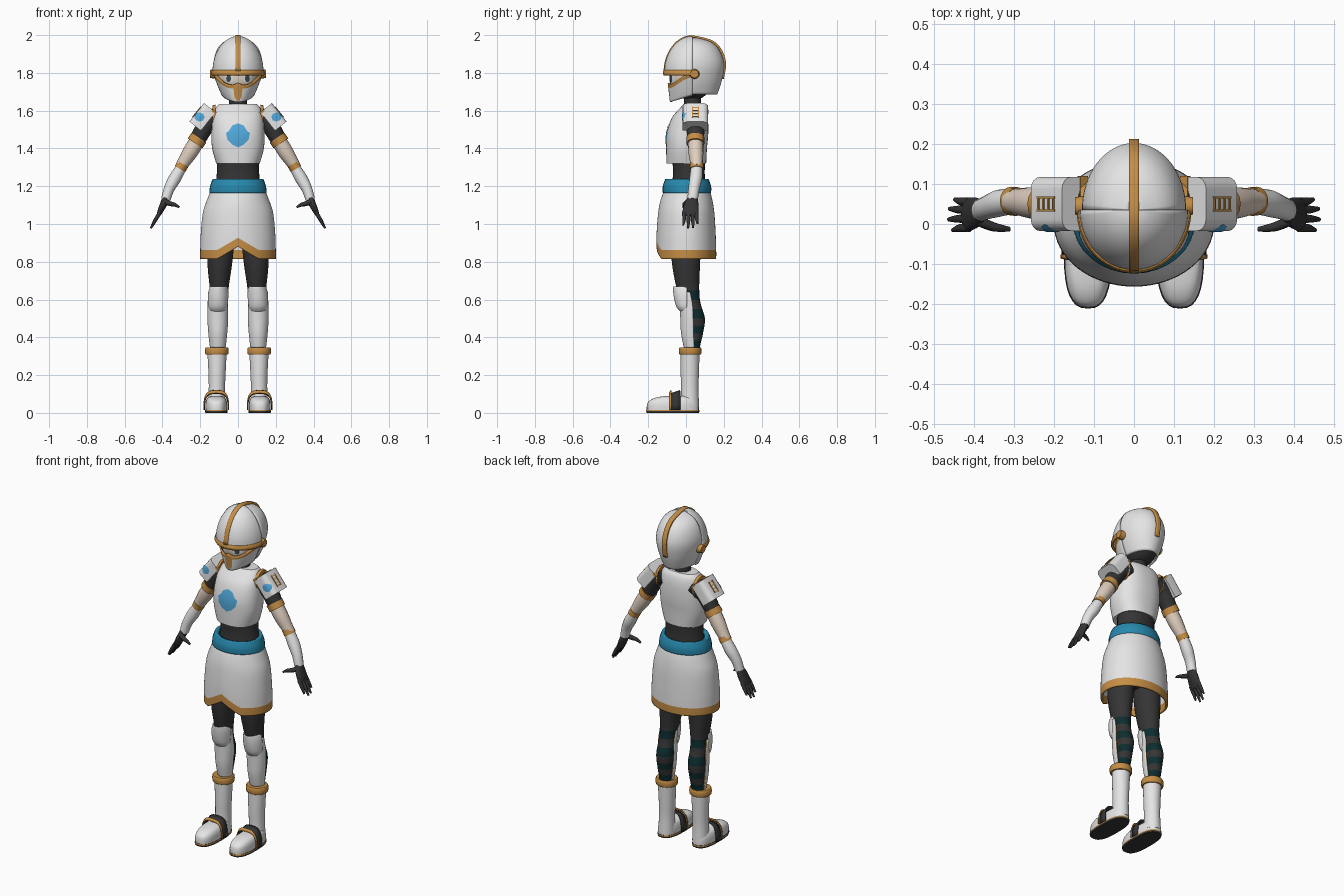
import bpy, bmesh
from math import sin, cos, pi, radians
from mathutils import Vector, Matrix

cube = bpy.data.objects.get("Cube")
if cube:
    bpy.data.objects.remove(cube, do_unlink=True)


def material(name, rgb):
    m = bpy.data.materials.new(name)
    m.use_nodes = True
    m.diffuse_color = (*rgb, 1)
    m.node_tree.nodes["Principled BSDF"].inputs["Base Color"].default_value = (*rgb, 1)
    return m


WHITE = material("armour white", (.78, .78, .78))
GOLD = material("trim gold", (.56, .27, .06))
BLACK = material("suit black", (.035, .035, .036))
BLUE = material("belt blue", (.02, .25, .42))
LIGHT = material("emblem blue", (.08, .39, .7))
SKIN = material("skin", (.74, .62, .52))
TEAL = material("dark teal", (.004, .026, .03))
EYE = material("eye white", (.75, .78, .76))
IRIS = material("iris grey", (.05, .08, .075))


def finish(name, bm, mats, mirror=False, thick=0, rim=0):
    me = bpy.data.meshes.new(name)
    bm.to_mesh(me)
    bm.free()
    ob = bpy.data.objects.new(name, me)
    bpy.context.collection.objects.link(ob)
    for m in mats:
        me.materials.append(m)
    me.polygons.foreach_set("use_smooth", [True] * len(me.polygons))
    me.set_sharp_from_angle(angle=radians(40))
    if mirror:
        ob.modifiers.new("mirror", 'MIRROR')
    if thick:
        s = ob.modifiers.new("thickness", 'SOLIDIFY')
        s.thickness, s.material_offset_rim = thick, rim
    return ob


def grid(name, rings, mats, closed=True, rule=None, **kw):
    """Skin a list of rings; rule(row, centre) picks the colour."""
    bm = bmesh.new()
    rows = [[bm.verts.new(p) for p in r] for r in rings]
    n = len(rows[0])
    for i in range(len(rows) - 1):
        for j in range(n if closed else n - 1):
            k = (j + 1) % n
            f = bm.faces.new((rows[i][j], rows[i][k], rows[i + 1][k], rows[i + 1][j]))
            if rule:
                f.material_index = rule(i, f.calc_center_median())
    if closed and not kw.get("thick"):
        bm.faces.new(rows[0])
        bm.faces.new(rows[-1])
        bmesh.ops.recalc_face_normals(bm, faces=bm.faces)
    return finish(name, bm, mats, **kw)


def smooth_keys(keys, k):
    """Catmull-Rom through the keys, k steps per span."""
    keys = [Vector(q) for q in keys]
    out = []
    for i in range(len(keys) - 1):
        b, c = keys[i], keys[i + 1]
        a, d = keys[max(i - 1, 0)], keys[min(i + 2, len(keys) - 1)]
        for s in range(k):
            t = s / k
            out.append(b + (c - a) * (t / 2) + (a * 2 - b * 5 + c * 4 - d) * (t * t / 2)
                       + (b * 3 - a - c * 3 + d) * (t ** 3 / 2))
    return out + [keys[-1]]


def power(v, e):
    return abs(v) ** e * (1 if v > 0 else -1)


def body(name, keys, mats, span=None, n=32, k=4, e=1, bend=None, **kw):
    """Stack of ellipses: keys are (z, centre x, centre y, radius x, radius y)."""
    a0, a1 = span or (0, 360)
    rings = []
    for z, cx, cy, rx, ry in smooth_keys(keys, k):
        ring = []
        for j in range(n if not span else n + 1):
            a = radians(a0 + (a1 - a0) * j / n)
            p = Vector((cx + rx * power(sin(a), e), cy - ry * power(cos(a), e), z))
            ring.append(bend(p) if bend else p)
        rings.append(ring)
    return grid(name, rings, mats, closed=not span, **kw)


def tube(name, keys, mat, n=16, k=4):
    """Mirrored limb: keys are (x, y, z, radius, radius along y)."""
    pts = smooth_keys(keys, k)
    side = Vector((0, 1, 0))
    rings = []
    for i, p in enumerate(pts):
        d = Vector(pts[min(i + 1, len(pts) - 1)][:3]) - Vector(pts[max(i - 1, 0)][:3])
        u = d.cross(side).normalized()
        rings.append([Vector(p[:3]) + u * p[3] * cos(2 * pi * j / n) + side * p[4] * sin(2 * pi * j / n)
                      for j in range(n)])
    return grid(name, rings, [mat], mirror=True)


def decal(name, target, mat, x, z, outline, lift=.004, mirror=False):
    """Thin plate projected from the front onto a part."""
    steps = 5
    rings = [[(x + px * s / steps, -.4, z + pz * s / steps) for px, pz in outline]
             for s in range(steps, 0, -1)]
    ob = grid(name, rings, [mat], mirror=mirror)
    w = ob.modifiers.new("wrap", 'SHRINKWRAP')
    w.target, w.wrap_method, w.wrap_mode = target, 'PROJECT', 'ABOVE_SURFACE'
    w.use_project_y, w.offset = True, lift
    return ob


def oval(rx, rz, n=16):
    return [(rx * cos(2 * pi * j / n), rz * sin(2 * pi * j / n)) for j in range(n)]


# Head and neck
body("neck", [(1.58, 0, .035, .05, .045), (1.72, 0, .035, .045, .045)], [BLACK])
head = body("head", [(1.775 + .12 * sin(t), 0, .03, .108 * cos(t), .118 * cos(t))
                     for t in [radians(d) for d in range(-85, 86, 17)]], [SKIN, BLACK], k=2,
            rule=lambda i, c: 0 if c.y < .03 and c.z > 1.7 else 1)
decal("eyes", head, EYE, .047, 1.768, oval(.024, .02), .003, True)
decal("irises", head, IRIS, .047, 1.77, oval(.012, .018), .006, True)
decal("brows", head, IRIS, .047, 1.789, oval(.027, .004), .006, True)

# Helmet
body("helmet_front", [(1.8 + .195 * sin(t), 0, .035, .136 * cos(t), .15 * cos(t))
                      for t in [radians(d) for d in (0, 15, 30, 45, 60, 75, 88)]],
     [WHITE], span=(-90, 90), thick=.01)
back_keys = [(1.685, 0, .035, .085, .13), (1.76, 0, .035, .115, .155), (1.845, 0, .035, .13, .167),
             (1.92, 0, .035, .113, .142), (1.965, 0, .035, .075, .095), (1.988, 0, .035, .012, .015)]
body("helmet_back", back_keys, [WHITE], span=(90, 270), thick=.01)
body("brow_band", [(1.785, 0, .035, .138, .152), (1.798, 0, .035, .143, .158), (1.815, 0, .035, .138, .152)],
     [GOLD], span=(-90, 90), thick=.012)


def jaw_ring(v):
    ring = []
    for j in range(41):
        a = radians(-90 + 4.5 * j)
        s = abs(sin(a))
        low = 1.645 + .035 * (1 - cos(a))
        top = 1.735 + .065 * s ** 4 + .012 * max(0, 1 - s * 4)
        z = low + (top - low) * v
        h = (z - 1.645) / .155
        ring.append((( .06 + .072 * h ** .7) * sin(a), .035 - (.12 + .018 * h) * cos(a), z))
    return ring


grid("jaw_guard", [jaw_ring(i / 10) for i in range(11)], [WHITE, GOLD], closed=False, thick=.01,
     rule=lambda i, c: 1 if i > 7 or (c.y < 0 and abs(c.x) < .012 + .002 * i and i > 0) else 0)

crest = [(.035 - .154 * cos(t), 1.8 + .2 * sin(t)) for t in [radians(d) for d in range(3, 90, 6)]]
crest += [(.035 + q[4] + .01, q[0] + .007) for q in reversed(smooth_keys(back_keys[1:], 4))]
grid("helmet_crest", [[(x, y, z) for y, z in crest] for x in (.013, .006, -.006, -.013)],
     [GOLD], closed=False, thick=.012)


def disc(name, loc, r, depth, mat):
    bm = bmesh.new()
    bmesh.ops.create_cone(bm, cap_ends=True, segments=20, radius1=r, radius2=r * .8, depth=depth,
                          matrix=Matrix.Translation(loc) @ Matrix.Rotation(pi / 2, 4, 'Y'))
    finish(name, bm, [mat], mirror=True)


disc("ear_discs", (.132, .045, 1.795), .027, .03, GOLD)

# Torso
chest = body("chest_plate", [(1.32, 0, .002, .115, .105), (1.4, 0, .003, .137, .108), (1.48, 0, .008, .14, .11),
                             (1.56, 0, .02, .134, .096), (1.61, 0, .035, .12, .07), (1.635, 0, .038, .1, .05)],
             [WHITE], e=.85, n=48)
body("waist", [(1.2, 0, .015, .12, .09), (1.27, 0, .015, .112, .084), (1.36, 0, .015, .112, .088)], [BLACK])
body("belt", [(1.165, 0, .005, .152, .128), (1.2, 0, .005, .148, .128), (1.237, 0, .005, .135, .115)],
     [BLUE], thick=.025)
decal("chest_emblem", chest, LIGHT, 0, 1.47,
      [(0, .062), (.03, .05), (.045, .025), (.062, .01), (.055, -.025), (.03, -.05), (0, -.065),
       (-.03, -.05), (-.055, -.025), (-.062, .01), (-.045, .025), (-.03, .05)])


# Skirt with a notch at the front of the hem
def notch(p):
    if p.y < 0:
        p.z += .065 * max(0, 1 - abs(p.x) / .11) * min(1, (1.17 - p.z) / .3)
    return p


body("skirt", [(.815, 0, .002, .2, .158), (.862, 0, .002, .2, .158), (.95, 0, .002, .197, .155),
               (1.06, 0, .003, .186, .147), (1.13, 0, .004, .163, .135), (1.18, 0, .005, .143, .12)],
     [WHITE, GOLD], n=64, bend=notch, rule=lambda i, c: 1 if i < 4 else 0, thick=.012, rim=1)
body("hips", [(.9, 0, .005, .1, .07), (1.0, 0, .005, .15, .1), (1.2, 0, .01, .125, .1)], [BLACK])

# Legs with banded calves
BANDS = ((.595, .65), (.5, .545), (.42, .457), (.345, .385))
body("legs", [(.3, .107, .035, .038, .035), (.35, .107, .038, .038, .036), (.42, .106, .042, .043, .048),
              (.5, .105, .04, .05, .06), (.58, .104, .025, .047, .052), (.66, .1, .01, .05, .06),
              (.8, .096, .0, .066, .075), (1.0, .085, .0, .075, .085)], [BLACK, TEAL], k=8, mirror=True,
     rule=lambda i, c: int(any(a < c.z < b for a, b in BANDS)))
body("shin_guards", [(.34, .107, .035, .041, .045), (.42, .107, .03, .05, .056), (.5, .107, .028, .055, .058),
                     (.57, .107, .025, .054, .06), (.64, .105, .012, .053, .06)], [WHITE, GOLD],
     span=(-100, 100), mirror=True, thick=.008, rim=1)
body("knee_caps", [(.535, .107, .0, .036, .03), (.56, .107, .0, .05, .05), (.6, .106, .0, .054, .062),
                   (.64, .104, .0, .053, .068), (.668, .102, .0, .046, .07)], [WHITE, GOLD],
     span=(-95, 95), mirror=True, thick=.008)

# Boots
body("boot_cuffs", [(.308, .112, .022, .058, .055), (.315, .112, .022, .062, .059),
                    (.34, .112, .022, .062, .059), (.347, .112, .022, .058, .055)], [GOLD], k=2, mirror=True)
body("boot_shafts", [(.03, .113, .02, .046, .05), (.12, .112, .02, .043, .046), (.2, .111, .02, .045, .048),
                     (.32, .111, .022, .051, .05)], [WHITE], mirror=True)
body("boot_feet", [(.014, .115, -.07, .057, .138), (.04, .115, -.07, .058, .137), (.062, .115, -.067, .055, .13),
                   (.08, .115, -.055, .046, .108), (.09, .115, -.04, .025, .07)], [WHITE], e=.75, mirror=True)
body("soles", [(0, .115, -.07, .058, .139), (.009, .115, -.07, .06, .141), (.016, .115, -.07, .059, .14)],
     [BLACK, GOLD], e=.75, k=2, mirror=True, rule=lambda i, c: int(i > 1))


def strap(name, y0, y1, mat, grow):
    rings = [[(.115 + (.059 + grow) * power(cos(pi * j / 20), .6), y,
               .014 + (h + grow) * power(sin(pi * j / 20), .6)) for j in range(21)]
             for y, h in ((y1, .1), (y0, .085))]
    grid(name, rings, [mat], closed=False, mirror=True, thick=-.006)


strap("ankle_straps", -.076, -.03, BLACK, .001)
strap("strap_trims", -.086, -.076, GOLD, .003)

# Arms
tube("sleeves", [(.1, .055, 1.575, .05, .055), (.16, .052, 1.535, .048, .052), (.218, .05, 1.44, .042, .042)], BLACK)
tube("sleeve_cuffs", [(.207, .05, 1.457, .047, .048), (.227, .05, 1.427, .047, .048)], GOLD)
tube("elbows", [(.21, .05, 1.45, .04, .04), (.25, .052, 1.385, .041, .04), (.285, .055, 1.33, .034, .034),
                (.305, .057, 1.3, .03, .031)], SKIN)
tube("forearm_bands", [(.291, .056, 1.318, .032, .036), (.307, .057, 1.291, .032, .036)], GOLD)
tube("forearms", [(.298, .057, 1.303, .028, .031), (.335, .052, 1.24, .033, .034), (.365, .042, 1.185, .028, .03),
                  (.382, .035, 1.13, .025, .028)], WHITE)
tube("palms", [(.378, .035, 1.145, .02, .024), (.394, .028, 1.105, .019, .038), (.413, .024, 1.065, .014, .042),
               (.422, .024, 1.045, .01, .038)], BLACK)
for name, y, tip in (("index", -.01, .452), ("middle", .013, .462), ("ring", .036, .46), ("little", .056, .447)):
    z = 1.05 - (tip - .418) * 1.65
    tube(name + "_fingers", [(.412, y, 1.065, .01, .011), ((tip + .415) / 2, y, (z + 1.06) / 2, .01, .01),
                             (tip, y + (y - .024) * .15, z, .005, .005)], BLACK, n=10)
tube("thumbs", [(.392, .01, 1.12, .014, .014), (.36, -.004, 1.108, .013, .013), (.335, -.01, 1.102, .01, .01),
                (.31, -.013, 1.088, .005, .006)], BLACK, n=10)

# Shoulder pads, turned to follow the upper arm
TURN = Matrix.Translation((.188, .05, 1.567)) @ Matrix.Rotation(radians(51.5), 4, 'Y')


def block(name, loc, size, mat, bevel=0):
    bm = bmesh.new()
    bmesh.ops.create_cube(bm, size=1, matrix=TURN @ Matrix.Translation(loc) @ Matrix.Diagonal((*size, 1)))
    if bevel:
        along = TURN.to_3x3() @ Vector((1, 0, 0))
        long_edges = [e for e in bm.edges if abs((e.verts[0].co - e.verts[1].co).normalized().dot(along)) > .9
                      and sum(((TURN.inverted() @ v.co).z for v in e.verts)) > 0]
        bmesh.ops.bevel(bm, geom=long_edges, offset=bevel, segments=4, affect='EDGES', profile=.5)
    return finish(name, bm, [mat], mirror=True)


pads = block("shoulder_pads", (0, 0, 0), (.125, .135, .078), WHITE, .03)
block("pad_inner_trims", (-.059, 0, -.03), (.012, .139, .024), GOLD)
for i in (-1, 1):
    block("pad_rail", (.0, .016 * i, .04), (.07, .005, .006), GOLD)
for i in range(4):
    block("pad_rung", (-.03 + .02 * i, 0, .04), (.005, .03, .006), GOLD)
decal("shoulder_emblems", pads, LIGHT, .203, 1.566, oval(.027, .024, 8), .003, True)

# Gold armhole trims
grid("armhole_trims", [[(.118 + dx, .045 + r * cos(2 * pi * j / 24), 1.565 + r * 1.05 * sin(2 * pi * j / 24))
                        for j in range(24)] for dx, r in ((0, .064), (.016, .06), (.018, .05))],
     [GOLD], mirror=True)
